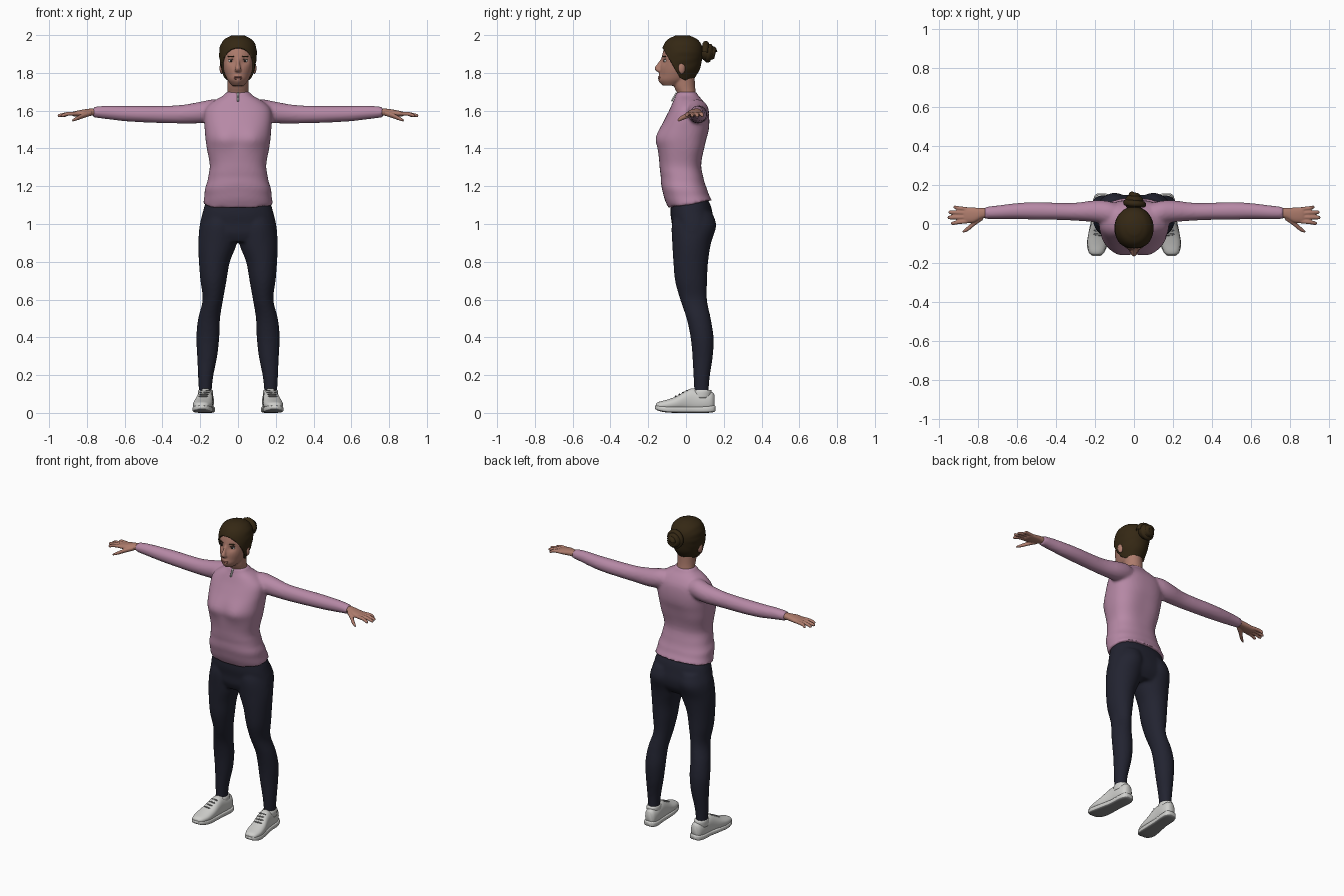
import bpy, bmesh, math
from mathutils import Matrix, Vector

cube = bpy.data.objects.get("Cube")
if cube:
    bpy.data.objects.remove(cube, do_unlink=True)


def material(name, *rgb):
    m = bpy.data.materials.new(name)
    m.use_nodes = True
    m.diffuse_color = (*rgb, 1)
    bsdf = m.node_tree.nodes["Principled BSDF"]
    bsdf.inputs["Base Color"].default_value = (*rgb, 1)
    bsdf.inputs["Roughness"].default_value = .8
    return m


PINK = material("sweater pink", .47, .25, .38)
NAVY = material("leggings navy", .016, .017, .03)
SKIN = material("skin", .42, .2, .15)
HAIR = material("hair brown", .035, .021, .007)
WHITE = material("shoe white", .62, .62, .6)
GREY = material("sole grey", .25, .25, .25)
LIPS = material("lips", .3, .11, .09)
DARK = material("iris dark", .02, .015, .012)


def spline(rings, steps=4):
    """Catmull-Rom interpolation of ring parameters."""
    v = [Vector(r) for r in rings]
    v = [v[0] * 2 - v[1]] + v + [v[-1] * 2 - v[-2]]
    out = []
    for a, b, c, d in zip(v, v[1:], v[2:], v[3:]):
        for i in range(steps):
            t = i / steps
            out.append((b * 2 + (c - a) * t + (a * 2 - b * 5 + c * 4 - d) * t**2
                        + (b * 3 - a - c * 3 + d) * t**3) / 2)
    return out + [v[-2]]


def loft(bm, rings, axis="z", side=1, power=2, n=32):
    """Skin rings (position, centre a, centre b, radius a, radius b)."""
    loops = []
    for t, a, b, ra, rb in spline(rings):
        loop = []
        for i in range(n):
            ang = math.tau * i / n
            c, s = math.cos(ang), math.sin(ang)
            u = a + ra * math.copysign(abs(c) ** (2 / power), c)
            w = b + rb * math.copysign(abs(s) ** (2 / power), s)
            x, y, z = {"x": (t, u, w), "y": (u, t, w), "z": (u, w, t)}[axis]
            loop.append(bm.verts.new((x * side, y, z)))
        loops.append(loop)
    for p, q in zip(loops, loops[1:]):
        for i in range(n):
            j = (i + 1) % n
            bm.faces.new((p[i], p[j], q[j], q[i]))
    bm.faces.new(loops[0][::-1])
    bm.faces.new(loops[-1])


def ball(bm, centre, size, turn=0, axis="Z"):
    m = Matrix.Translation(centre) @ Matrix.Rotation(turn, 4, axis) @ Matrix.Diagonal((*size, 1))
    bmesh.ops.create_uvsphere(bm, u_segments=24, v_segments=16, radius=1, matrix=m)


def finish(name, bm, mat, voxel=0, smooth=0):
    """Turn a bmesh into an object; voxel welds overlapping parts."""
    bmesh.ops.recalc_face_normals(bm, faces=bm.faces)
    for f in bm.faces:
        f.smooth = True
    me = bpy.data.meshes.new(name)
    bm.to_mesh(me)
    bm.free()
    me.materials.append(mat)
    ob = bpy.data.objects.new(name, me)
    bpy.context.collection.objects.link(ob)
    if voxel:
        r = ob.modifiers.new("weld", "REMESH")
        r.mode, r.voxel_size, r.use_smooth_shade = "VOXEL", voxel, True
        s = ob.modifiers.new("soften", "SMOOTH")
        s.factor, s.iterations = .5, smooth
    return ob


def bump(x, z, cx, cz, width):
    return math.exp(-((abs(x) - cx) ** 2 + (z - cz) ** 2) / width ** 2)


# Sweater: torso and sleeves welded together
bm = bmesh.new()
loft(bm, [(1.09, 0, .022, .184, .115), (1.15, 0, 0, .178, .118), (1.2, 0, -.012, .17, .117),
          (1.3, 0, -.027, .149, .112), (1.4, 0, -.02, .165, .128), (1.45, 0, -.018, .172, .135),
          (1.5, 0, -.007, .176, .132), (1.56, 0, .007, .18, .117), (1.61, 0, .015, .172, .1),
          (1.65, 0, .012, .13, .08), (1.68, 0, .005, .078, .06), (1.7, 0, .002, .062, .053)],
     power=2.4, n=64)
for v in bm.verts:
    x, y, z = v.co
    if y < 0:
        v.co.y -= .014 * bump(x, z, .08, 1.45, .06)
    else:
        v.co.y -= .012 * bump(x, z, 0, 1.4, .1)
    fold = math.exp(-((z - 1.2) / .09) ** 2)
    grow = 1 + .014 * fold * math.sin(z * 75 + 6 * abs(x) + 9 * y)
    v.co.x *= grow
    v.co.y *= grow
    if z < 1.2:
        v.co.z += (1.2 - z) * (y * 1.6 + .1) + .004 * math.sin(x * 60) * (z < 1.1)
for side in (1, -1):
    loft(bm, [(.06, .045, 1.6, .05, .05), (.13, .057, 1.6, .06, .06), (.2, .065, 1.59, .056, .057),
              (.3, .063, 1.581, .046, .049), (.4, .065, 1.58, .044, .046), (.5, .067, 1.582, .045, .044),
              (.6, .066, 1.585, .041, .041), (.7, .06, 1.591, .035, .035), (.765, .057, 1.592, .031, .028)],
         "x", side)
finish("sweater", bm, PINK, .009, 5)

# Zip at the collar
bm = bmesh.new()
m = Matrix.Translation((0, -.064, 1.672)) @ Matrix.Rotation(-.5, 4, "X") @ Matrix.Diagonal((.008, .008, .05, 1))
bmesh.ops.create_cube(bm, size=1, matrix=m)
finish("collar_zip", bm, WHITE)

# Leggings: hips and two legs
bm = bmesh.new()
loft(bm, [(1.15, 0, .015, .155, .09), (1.1, 0, .025, .176, .105), (1.05, 0, .03, .19, .112),
          (1, 0, .038, .202, .113), (.95, 0, .035, .207, .108), (.905, 0, .03, .195, .085)], power=2.3)
for side in (1, -1):
    loft(bm, [(1.06, .09, .04, .085, .1), (.99, .1, .042, .1, .118), (.9, .108, .03, .103, .103),
              (.8, .125, .025, .082, .092), (.7, .13, .027, .069, .085), (.6, .133, .04, .054, .071),
              (.5, .153, .067, .058, .064), (.4, .16, .085, .061, .061), (.3, .163, .088, .053, .054),
              (.2, .171, .083, .041, .044), (.13, .173, .082, .035, .039), (.09, .173, .082, .034, .038)],
         "z", side)
finish("leggings", bm, NAVY, .009, 5)

# Hands: palm, fingers and thumb
for label, side in (("left", 1), ("right", -1)):
    bm = bmesh.new()
    loft(bm, [(.74, .057, 1.592, .024, .02), (.78, .055, 1.592, .027, .019), (.82, .046, 1.588, .038, .018),
              (.86, .045, 1.583, .039, .015), (.875, .045, 1.582, .034, .01)], "x", side, 2.3)
    for base, tip, end in ((.076, .086, .925), (.056, .06, .95), (.035, .033, .955), (.014, .004, .937)):
        loft(bm, [(.85, base, 1.585, .01, .01), (.9, (base + tip) / 2, 1.583, .0105, .0105),
                  (end - .008, tip, 1.574, .009, .009), (end, tip, 1.573, .004, .004)], "x", side, n=16)
    loft(bm, [(.775, .035, 1.588, .015, .014), (.815, .008, 1.575, .016, .014),
              (.85, -.023, 1.56, .013, .011), (.878, -.04, 1.548, .006, .006)], "x", side, n=16)
    finish(label + "_hand", bm, SKIN, .004, 2)

# Head: skull, jaw, nose, ears and neck
skull = [(1.732, 0, -.078, .03, .04), (1.76, 0, -.06, .054, .079), (1.79, 0, -.047, .068, .091),
         (1.82, 0, -.038, .078, .1), (1.86, 0, -.03, .086, .102), (1.9, 0, -.023, .09, .102),
         (1.94, 0, -.02, .083, .092), (1.97, 0, -.02, .061, .068), (1.989, 0, -.02, .022, .026)]
bm = bmesh.new()
loft(bm, skull)
for v in bm.verts:
    x, y, z = v.co
    if y < -.06:
        v.co.y += .011 * bump(x, z, .037, 1.863, .018) - .008 * bump(x, z, 0, 1.775, .022)
        v.co.y -= .006 * bump(x, z, 0, 1.745, .018)
loft(bm, [(1.803, 0, -.135, .012, .012), (1.813, 0, -.144, .018, .018), (1.828, 0, -.147, .014, .019),
          (1.85, 0, -.136, .009, .014), (1.88, 0, -.118, .008, .012)], n=16)
loft(bm, [(1.65, 0, .005, .066, .055), (1.69, 0, .003, .056, .05), (1.73, 0, -.008, .055, .056),
          (1.8, 0, -.015, .058, .06)])
for side in (1, -1):
    ball(bm, (side * .086, -.022, 1.825), (.011, .02, .032), side * .3)
finish("head", bm, SKIN, .005, 3)

# Face details
bm = bmesh.new()
ball(bm, (0, -.139, 1.777), (.024, .01, .0045))
ball(bm, (0, -.138, 1.769), (.02, .01, .005))
finish("lips", bm, LIPS)
for label, side in (("left", 1), ("right", -1)):
    for part, mat, y, z, size, turn in (("eye", WHITE, -.104, 1.863, (.014, .013, .009), 0),
                                        ("iris", DARK, -.114, 1.863, (.0065, .005, .0065), 0),
                                        ("lash", DARK, -.11, 1.872, (.017, .009, .0025), .3),
                                        ("eyebrow", HAIR, -.115, 1.887, (.02, .006, .0035), .38)):
        bm = bmesh.new()
        ball(bm, (side * .037, y, z), size, side * turn)
        finish(f"{label}_{part}", bm, mat)

# Hair: grown skull trimmed along the hairline, plus a coiled bun
bm = bmesh.new()
loft(bm, [(1.83 + (z - 1.83) * 1.06, 0, b + .002, ra + .01, rb + .009) for z, a, b, ra, rb in skull], n=48)
for v in bm.verts:
    strand = 1 + .012 * math.sin(14 * math.atan2(v.co.z - 1.9, v.co.x)) * (v.co.y > -.05)
    v.co.x *= strand
for point, normal in (((0, -.12, 1.925), (0, .145, .085)), ((0, 0, 1.758), (0, .5, 1))):
    bmesh.ops.bisect_plane(bm, geom=bm.verts[:] + bm.edges[:] + bm.faces[:],
                           plane_co=point, plane_no=normal, clear_inner=True)
hair = finish("hair", bm, HAIR)
shell = hair.modifiers.new("thickness", "SOLIDIFY")
shell.thickness, shell.offset = .012, -1

bm = bmesh.new()
ball(bm, (0, .112, 1.908), (.048, .043, .045))
finish("bun_core", bm, HAIR)
curve = bpy.data.curves.new("bun_coil", "CURVE")
curve.dimensions, curve.bevel_depth, curve.bevel_resolution = "3D", .017, 3
path = curve.splines.new("POLY")
path.points.add(80)
for i, p in enumerate(path.points):
    t = i / 80
    r = .046 - .036 * t
    ang = t * math.tau * 2.5
    p.co = (r * math.cos(ang), .1 + .05 * t, 1.908 + 1.05 * r * math.sin(ang), 1)
curve.materials.append(HAIR)
bpy.context.collection.objects.link(bpy.data.objects.new("bun_coil", curve))

# Shoes: upper, sole and laces, with toes turned slightly outward
for label, side in (("left", 1), ("right", -1)):
    bm = bmesh.new()
    loft(bm, [(-.16, .192, .036, .018, .012), (-.145, .192, .038, .037, .02), (-.1, .188, .042, .05, .028),
              (-.05, .183, .05, .05, .038), (0, .176, .062, .044, .056), (.04, .172, .066, .041, .064),
              (.1, .168, .06, .041, .055), (.135, .166, .06, .034, .052), (.15, .165, .058, .02, .04)],
         "y", side, 2.3)
    finish(label + "_shoe", bm, WHITE)
    bm = bmesh.new()
    loft(bm, [(-.165, .192, .03, .018, .008), (-.145, .192, .025, .04, .014), (-.1, .188, .019, .053, .017),
              (-.03, .18, .017, .05, .017), (.04, .172, .017, .044, .017), (.11, .167, .018, .045, .018),
              (.145, .165, .022, .036, .018), (.157, .165, .024, .02, .012)], "y", side, 4)
    sole = finish(label + "_sole", bm, WHITE)
    sole.data.materials.append(GREY)
    for f in sole.data.polygons:
        f.material_index = int(f.normal.z < -.6)
    bm = bmesh.new()
    for k in range(4):
        ball(bm, (side * (.184 - .004 * k), -.055 + .02 * k, .088 + .01 * k), (.026, .005, .004), side * .1)
    finish(label + "_laces", bm, GREY)
    bm = bmesh.new()
    loft(bm, [(.08, .172, .082, .039, .05), (.11, .172, .084, .04, .052), (.122, .172, .086, .037, .047)],
         "z", side)
    finish(label + "_shoe_collar", bm, WHITE)
